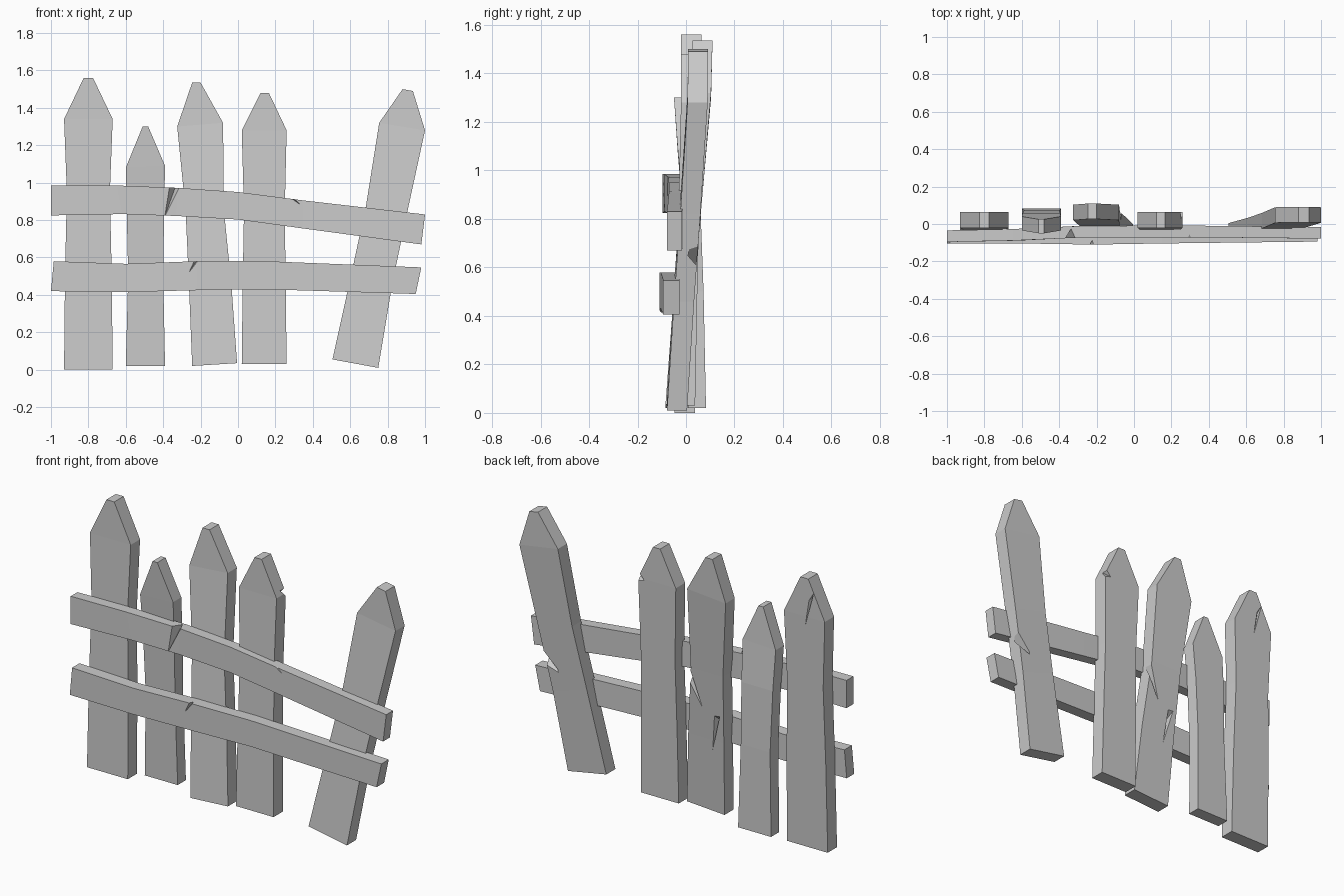
import bpy, bmesh


def finish(name, bm):
    bmesh.ops.recalc_face_normals(bm, faces=bm.faces)
    me = bpy.data.meshes.new(name)
    bm.to_mesh(me)
    bm.free()
    ob = bpy.data.objects.new(name, me)
    bpy.context.collection.objects.link(ob)
    return ob


def board(name, thick, rows, cracks=()):
    """Loft a plank through rows of (x1, z1, x2, z2, y centre), then chip it with wedges."""
    bm = bmesh.new()
    h = thick / 2
    rings = []
    for x1, z1, x2, z2, y in rows:
        pts = ((x1, y - h, z1), (x2, y - h, z2), (x2, y + h, z2), (x1, y + h, z1))
        rings.append([bm.verts.new(p) for p in pts])
    for a, b in zip(rings, rings[1:]):
        for i in range(4):
            j = (i + 1) % 4
            bm.faces.new((a[i], a[j], b[j], b[i]))
    bm.faces.new(rings[0])
    bm.faces.new(rings[-1])
    ob = finish(name, bm)
    for pts in cracks:
        cm = bmesh.new()
        for p in pts:
            cm.verts.new(p)
        bmesh.ops.convex_hull(cm, input=cm.verts)
        cutter = finish("crack_cutter", cm)
        cutter.hide_render = True
        mod = ob.modifiers.new("crack", 'BOOLEAN')
        mod.operation = 'DIFFERENCE'
        mod.solver = 'EXACT'
        mod.object = cutter
        bpy.context.view_layer.objects.active = ob
        bpy.ops.object.modifier_apply(modifier=mod.name)
        bpy.data.objects.remove(cutter)
    return ob


# Upright pickets, left to right
board("picket_far_left", 0.085, [
    (-.93, 0, -.67, 0, -.005), (-.925, .5, -.675, .5, .005),
    (-.915, .95, -.685, .95, .015), (-.93, 1.34, -.67, 1.34, .022),
    (-.825, 1.56, -.775, 1.56, .022)],
    [((-.86, .08, 1.50), (-.82, .075, 1.43), (-.80, .068, 1.27), (-.86, .03, 1.46))])

board("picket_short", 0.075, [
    (-.60, .02, -.39, .02, .045), (-.587, .5, -.40, .5, .035),
    (-.595, .85, -.395, .85, .022), (-.60, 1.08, -.39, 1.09, .003),
    (-.51, 1.30, -.48, 1.30, -.012)])

board("picket_leaning", 0.083, [
    (-.245, .02, -.005, .035, -.043), (-.262, .45, -.035, .45, -.012),
    (-.28, .85, -.075, .85, .022), (-.325, 1.30, -.08, 1.32, .062),
    (-.245, 1.535, -.20, 1.535, .068)],
    [((-.04, .09, .93), (-.04, .08, .76), (-.145, .05, .60), (-.07, .01, .84)),
     ((-.25, .06, .62), (-.205, .055, .61), (-.18, .03, .36), (-.23, .0, .56))])

board("picket_middle_right", 0.085, [
    (.02, .03, .26, .03, -.005), (.025, .45, .255, .45, .003),
    (.032, .85, .25, .85, .012), (.02, 1.28, .26, 1.28, .022),
    (.12, 1.48, .165, 1.48, .022)],
    [((.28, .09, 1.34), (.275, .08, 1.24), (.22, .067, 1.27), (.255, .02, 1.31))])

board("picket_fallen", 0.083, [
    (.505, .055, .75, .01, -.037), (.61, .53, .825, .46, -.008),
    (.685, .88, .90, .82, .018), (.755, 1.32, 1.0, 1.28, .048),
    (.88, 1.50, .935, 1.49, .05)],
    [((.90, .07, .72), (.88, .06, .60), (.77, .038, .58), (.86, -.005, .66))])

# Cross rails on the front
board("upper_rail", 0.062, [
    (-1, .985, -1, .825, -.065), (-.65, .985, -.62, .832, -.058),
    (-.32, .972, -.33, .822, -.043), (0, .95, 0, .803, -.04),
    (.35, .905, .35, .755, -.04), (1, .83, .98, .67, -.047)],
    [((-.368, -.085, 1.0), (-.295, -.085, 1.0), (-.395, -.08, .81), (-.33, -.02, .99)),
     ((.25, -.08, .94), (.29, -.08, .93), (.335, -.072, .88), (.275, -.045, .93))])

board("lower_rail", 0.068, [
    (-.985, .58, -1, .42, -.07), (-.6, .566, -.6, .415, -.07),
    (-.22, .58, -.22, .425, -.076), (.15, .58, .15, .43, -.07),
    (.98, .547, .95, .405, -.06)],
    [((-.235, -.12, .59), (-.205, -.12, .59), (-.265, -.111, .515), (-.22, -.085, .585))])
